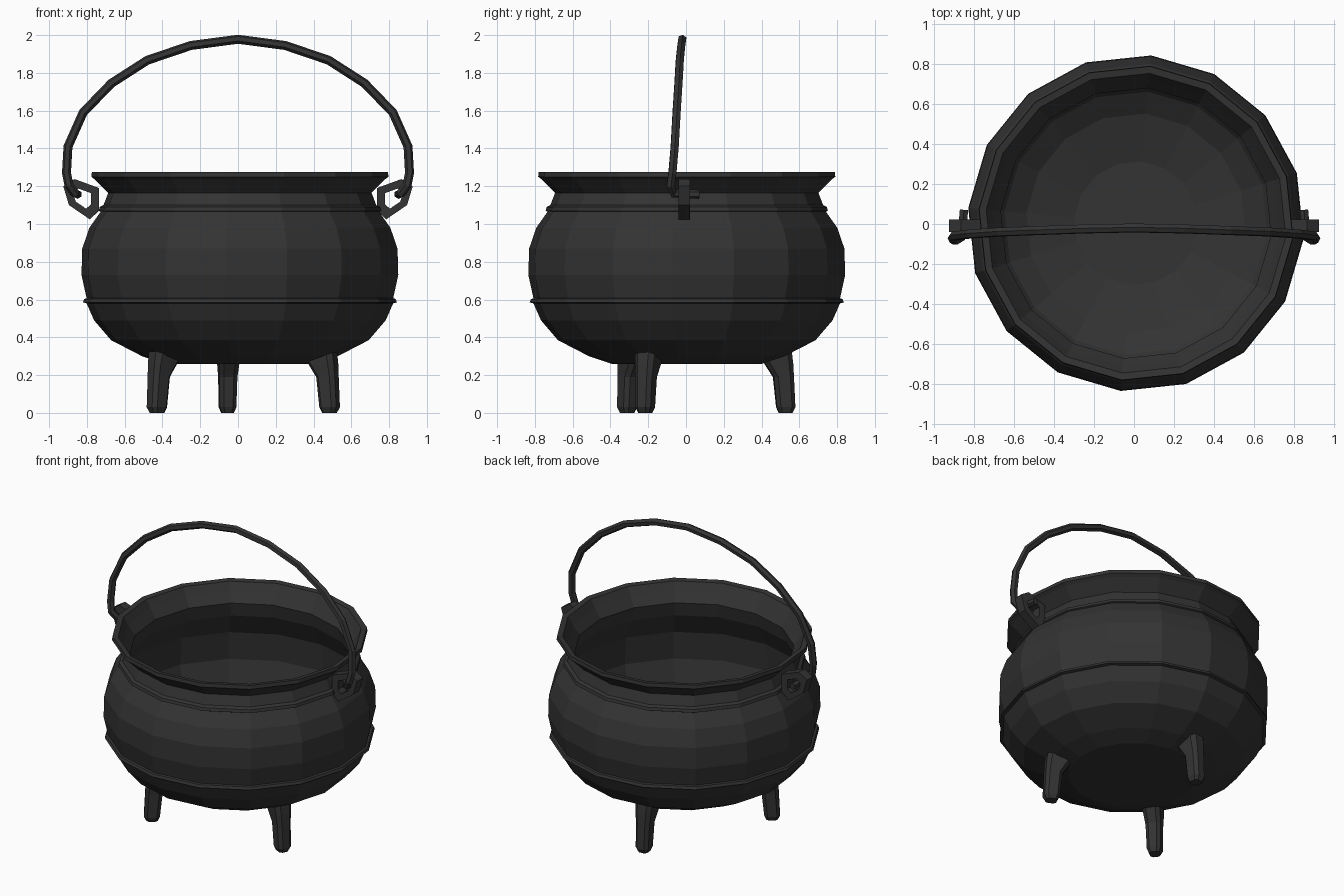
import bpy
import bmesh
from math import cos, sin, pi, radians
from mathutils import Matrix, Vector

cube = bpy.data.objects.get("Cube")
if cube:
    bpy.data.objects.remove(cube, do_unlink=True)

# Single cast iron colour
iron = bpy.data.materials.new("cast_iron")
iron.use_nodes = True
colour = (0.033, 0.033, 0.033, 1)
iron.diffuse_color = colour
bsdf = next(n for n in iron.node_tree.nodes if n.type == 'BSDF_PRINCIPLED')
bsdf.inputs["Base Color"].default_value = colour
bsdf.inputs["Roughness"].default_value = 0.8


def finish(name, bm):
    bmesh.ops.recalc_face_normals(bm, faces=bm.faces[:])
    mesh = bpy.data.meshes.new(name)
    bm.to_mesh(mesh)
    bm.free()
    mesh.materials.append(iron)
    obj = bpy.data.objects.new(name, mesh)
    bpy.context.collection.objects.link(obj)
    return obj


def loft(bm, rings, closed=False):
    """Skin equal-sized rings of points; cap the ends or join them up."""
    loops = [[bm.verts.new(p) for p in ring] for ring in rings]
    n = len(loops[0])
    pairs = list(zip(loops, loops[1:]))
    if closed:
        pairs.append((loops[-1], loops[0]))
    for a, b in pairs:
        for i in range(n):
            j = (i + 1) % n
            bm.faces.new((a[i], a[j], b[j], b[i]))
    if not closed:
        bm.faces.new(loops[0])
        bm.faces.new(loops[-1])


# Pot: sixteen-sided lathe, outside from base to rim, then inside to floor
outside = [(0.40, 0.26), (0.52, 0.30), (0.685, 0.385), (0.775, 0.49),
           (0.815, 0.58), (0.835, 0.585), (0.828, 0.603), (0.815, 0.607),
           (0.842, 0.73), (0.838, 0.87), (0.80, 0.98), (0.74, 1.065),
           (0.75, 1.07), (0.745, 1.09), (0.725, 1.10), (0.70, 1.165),
           (0.77, 1.235), (0.79, 1.25), (0.787, 1.275)]
inside = [(0.752, 1.27), (0.722, 1.22), (0.678, 1.155), (0.70, 1.06),
          (0.78, 0.91), (0.80, 0.72), (0.76, 0.57), (0.66, 0.44),
          (0.55, 0.37), (0.31, 0.31)]
SIDES = 16
turn = radians(-5.2)
bm = bmesh.new()
loft(bm, [[(0.01 + r * cos(turn + 2 * pi * i / SIDES),
            0.004 + r * sin(turn + 2 * pi * i / SIDES), z)
           for i in range(SIDES)] for r, z in outside + inside])
finish("pot", bm)


# Legs: chamfered square section, splaying inward where they meet the base
def leg(name, angle):
    # height, inner radius, outer radius, half width
    stations = [(0, 0.495, 0.565, 0.032), (0.03, 0.482, 0.58, 0.044),
                (0.19, 0.465, 0.572, 0.048), (0.26, 0.42, 0.568, 0.054),
                (0.325, 0.37, 0.56, 0.058)]
    rings = []
    for z, inner, outer, w in stations:
        c = w * 0.45
        rings.append([(inner + c, -w, z), (outer - c, -w, z),
                      (outer, -w + c, z), (outer, w - c, z),
                      (outer - c, w, z), (inner + c, w, z),
                      (inner, w - c, z), (inner, -w + c, z)])
    bm = bmesh.new()
    loft(bm, rings)
    bm.transform(Matrix.Rotation(radians(angle), 4, 'Z'))
    finish(name, bm)


leg("back_leg", 96)
leg("front_right_leg", 216)
leg("front_left_leg", 336)


# Lugs: flat pierced plates on both sides of the neck
def lug(name, side):
    outline = [Vector(p) for p in ((0.735, 1.19), (0.865, 1.238), (0.925, 1.20),
                                   (0.895, 1.10), (0.785, 1.025), (0.735, 1.07))]
    centre = sum(outline, Vector((0, 0))) / len(outline)
    hole = [centre.lerp(p, 0.5) for p in outline]
    front, back = -0.04, 0.022
    bm = bmesh.new()
    loft(bm, [[(side * p.x, y, p.y) for p in ring] for ring, y in
              ((outline, front), (outline, back), (hole, back), (hole, front))],
         closed=True)
    finish(name, bm)


lug("left_lug", 1)
lug("right_lug", -1)

# Handle: hexagonal rod leaning forward, hooked back through both lugs
half = [(0.25, -0.025, 1.945), (0.48, -0.033, 1.867), (0.67, -0.04, 1.745),
        (0.82, -0.05, 1.59), (0.90, -0.06, 1.41), (0.908, -0.072, 1.27),
        (0.895, -0.082, 1.205), (0.862, -0.065, 1.162), (0.85, 0.07, 1.157)]
path = [Vector((-x, y, z)) for x, y, z in reversed(half)]
path += [Vector((0, -0.02, 1.978))] + [Vector(p) for p in half]
rings = []
side_axis = Vector((0, 1, 0))
for i, p in enumerate(path):
    ahead = path[min(i + 1, len(path) - 1)] - p
    behind = p - path[max(i - 1, 0)]
    tangent = (ahead.normalized() + behind.normalized()).normalized()
    if i == 0:
        side_axis = Vector((0, 0, 1))
    else:
        # Carry the frame along the path so the rod does not twist
        side_axis = previous.rotation_difference(tangent) @ side_axis
    u = (side_axis - tangent * side_axis.dot(tangent)).normalized()
    v = tangent.cross(u)
    rings.append([p + 0.024 * (u * cos(k * pi / 3) + v * sin(k * pi / 3))
                  for k in range(6)])
    previous = tangent
bm = bmesh.new()
loft(bm, rings)
finish("handle", bm)
